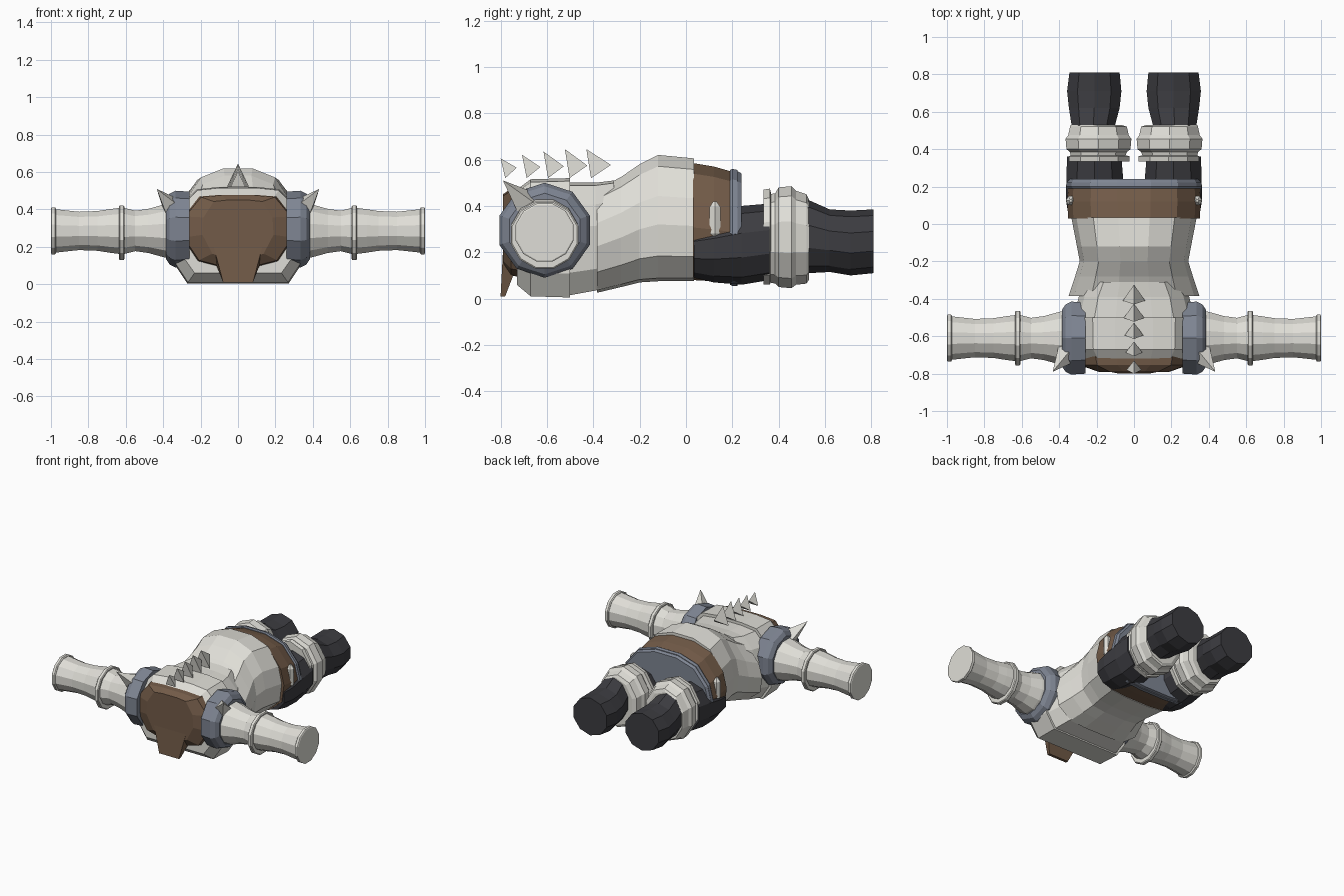
import bpy, bmesh, math
from mathutils import Vector

if "Cube" in bpy.data.objects:
    bpy.data.objects.remove(bpy.data.objects["Cube"])


def mat(name, c):
    m = bpy.data.materials.new(name)
    m.diffuse_color = (*c, 1)
    m.use_nodes = True
    m.node_tree.nodes["Principled BSDF"].inputs["Base Color"].default_value = m.diffuse_color
    return m


BONE = mat("bone", (0.74, 0.73, 0.68))
BROWN = mat("leather", (0.17, 0.105, 0.065))
DARK = mat("dark_cloth", (0.045, 0.045, 0.052))
STEEL = mat("steel", (0.21, 0.235, 0.29))


def make(name, rings, material):
    """Skin a list of equal-sized point rings and cap both ends."""
    bm = bmesh.new()
    vs = [[bm.verts.new(p) for p in r] for r in rings]
    n = len(vs[0])
    for a, b in zip(vs, vs[1:]):
        for i in range(n):
            j = (i + 1) % n
            bm.faces.new((a[i], a[j], b[j], b[i]))
    bm.faces.new(vs[0])
    bm.faces.new(vs[-1])
    bmesh.ops.recalc_face_normals(bm, faces=bm.faces)
    me = bpy.data.meshes.new(name)
    bm.to_mesh(me)
    bm.free()
    ob = bpy.data.objects.new(name, me)
    bpy.context.collection.objects.link(ob)
    me.materials.append(material)
    return ob


def body(name, half, sections, material):
    """half: right-side outline in -1..1; sections: (y, half width, z low, z high)."""
    full = half + [(-x, z) for x, z in reversed(half)]
    return make(name, [[(x * w, y, (lo + hi) / 2 + z * (hi - lo) / 2) for x, z in full]
                       for y, w, lo, hi in sections], material)


def tube_x(name, s, sections, material, y=-0.61, z=0.285, n=12):
    """Turned part along x: (x, radius)."""
    return make(name, [[(s * x, y + r * math.cos((i + .5) * math.tau / n),
                         z + r * math.sin((i + .5) * math.tau / n)) for i in range(n)]
                       for x, r in sections], material)


def tube_y(name, s, sections, material, n=10):
    """Limb part along y: (y, x in, x out, z low, z high)."""
    return make(name, [[(s * ((a + b) / 2 + (b - a) / 2 * math.cos((i + .5) * math.tau / n)),
                         y, (lo + hi) / 2 + (hi - lo) / 2 * math.sin((i + .5) * math.tau / n))
                        for i in range(n)] for y, a, b, lo, hi in sections], material)


def spike(name, base, tip, material):
    bm = bmesh.new()
    b = [bm.verts.new(p) for p in base]
    t = bm.verts.new(tip)
    bm.faces.new(b)
    for i in range(len(b)):
        bm.faces.new((b[i], b[(i + 1) % len(b)], t))
    bmesh.ops.recalc_face_normals(bm, faces=bm.faces)
    me = bpy.data.meshes.new(name)
    bm.to_mesh(me)
    bm.free()
    me.materials.append(material)
    bpy.context.collection.objects.link(bpy.data.objects.new(name, me))


# outlines, from bottom centre up the right side
CHEST = [(.35, -1), (.8, -1), (1, -.6), (1, .2), (.9, .6), (.65, .95), (.3, 1)]
BELLY = [(.3, -1), (.65, -.95), (.95, -.6), (1, -.1), (.92, .35), (.65, .82), (.25, 1)]

# torso armour
body("chest_plate", CHEST, [(-.73, .29, .06, .47), (-.67, .335, .01, .515), (-.5, .34, .005, .52)], BONE)
body("rib_plate", CHEST, [(-.5, .325, .015, .50), (-.39, .295, .035, .50), (-.31, .25, .06, .51)], BONE)
body("waist_plate", BELLY, [(-.385, .35, .025, .47), (-.28, .315, .05, .525), (-.2, .29, .07, .58),
                            (-.12, .305, .075, .62), (.035, .335, .075, .605)], BONE)

# neck stump and throat wedge
body("neck", [(.35, -1), (.72, -.85), (1, -.2), (.97, .4), (.68, .95), (.3, 1)],
     [(-.79, .19, .14, .45), (-.755, .29, .10, .475), (-.70, .305, .09, .48)], BROWN)
make("throat_wedge", [[(-.13, -.73, .14), (.13, -.73, .14), (.13, -.79, .2), (-.13, -.79, .2)],
                      [(-.08, -.78, .01), (.08, -.78, .01), (.08, -.8, .01), (-.08, -.8, .01)]], BROWN)

# hips and belt
body("hips", BELLY, [(.03, .352, .08, .585), (.12, .357, .075, .57), (.225, .35, .075, .54)], BROWN)
body("belt", BELLY, [(.19, .355, .06, .555), (.2, .362, .055, .56), (.222, .362, .055, .555)], STEEL)
body("belt_edge", BELLY, [(.222, .36, .06, .55), (.24, .35, .065, .54)], STEEL)

# back spikes, growing towards the waist
for i in range(5):
    y = -.80 + i * .0925
    w, ln = .04 + i * .005, .07 + i * .009
    top = (.605, .62, .635, .645, .645)[i]
    spike(f"back_spike_{i + 1}", [(0, y, top), (w, y + .02, .52), (-w, y + .02, .52)],
          (0, y + ln, .565 + i * .003), BONE)

for s, side in ((1, "right"), (-1, "left")):
    # arms
    tube_x(f"{side}_shoulder_collar", s, [(.26, .2), (.335, .205), (.365, .19), (.385, .16)], STEEL, z=.295, n=10)
    tube_x(f"{side}_upper_arm", s, [(.3, .16), (.4, .145), (.48, .122), (.55, .112), (.61, .128)], BONE)
    tube_x(f"{side}_elbow_ring", s, [(.607, .145), (.612, .151), (.632, .151), (.637, .145)], BONE, z=.275)
    tube_x(f"{side}_forearm", s, [(.63, .128), (.69, .12), (.75, .11), (.85, .106), (.975, .12)], BONE)
    tube_x(f"{side}_wrist_ring", s, [(.972, .122), (.978, .13), (.996, .13), (1, .124)], BONE)

    # shoulder spike, square base
    base = Vector((.345 * s, -.68, .40))
    tip = Vector((.435 * s, -.79, .51))
    d = (tip - base).normalized()
    u = d.cross(Vector((0, 0, 1))).normalized()
    v = d.cross(u)
    spike(f"{side}_shoulder_spike", [base + u * .07, base + v * .07, base - u * .07, base - v * .07], tip, BONE)

    # legs
    tube_y(f"{side}_thigh", s, [(.035, .08, .355, .09, .33), (.12, .06, .37, .07, .36),
                                (.24, .05, .37, .06, .40), (.36, .06, .365, .08, .41)], DARK)
    tube_y(f"{side}_shin", s, [(.34, .09, .34, .11, .42), (.53, .095, .34, .11, .425), (.62, .07, .355, .115, .385),
                               (.71, .06, .365, .10, .38), (.81, .07, .352, .11, .385)], DARK)
    tube_y(f"{side}_knee_ring", s, [(.335, .015, .355, .06, .47), (.362, .015, .355, .06, .475),
                                    (.367, .035, .345, .075, .455)], BONE)
    tube_y(f"{side}_knee_guard", s, [(.36, .04, .345, .07, .45), (.385, .03, .35, .065, .455),
                                     (.40, .01, .37, .05, .48), (.455, .005, .375, .045, .485),
                                     (.475, .02, .36, .06, .465), (.52, .03, .35, .065, .45),
                                     (.53, .06, .345, .08, .43)], BONE)

    # hip toggle, six-sided with tapered ends
    make(f"{side}_hip_toggle", [[(s * .338 + r * math.cos(k * math.tau / 6), .125 + r * math.sin(k * math.tau / 6), z)
                                 for k in range(6)] for z, r in ((.255, .008), (.28, .027), (.395, .027), (.42, .008))], BONE)
